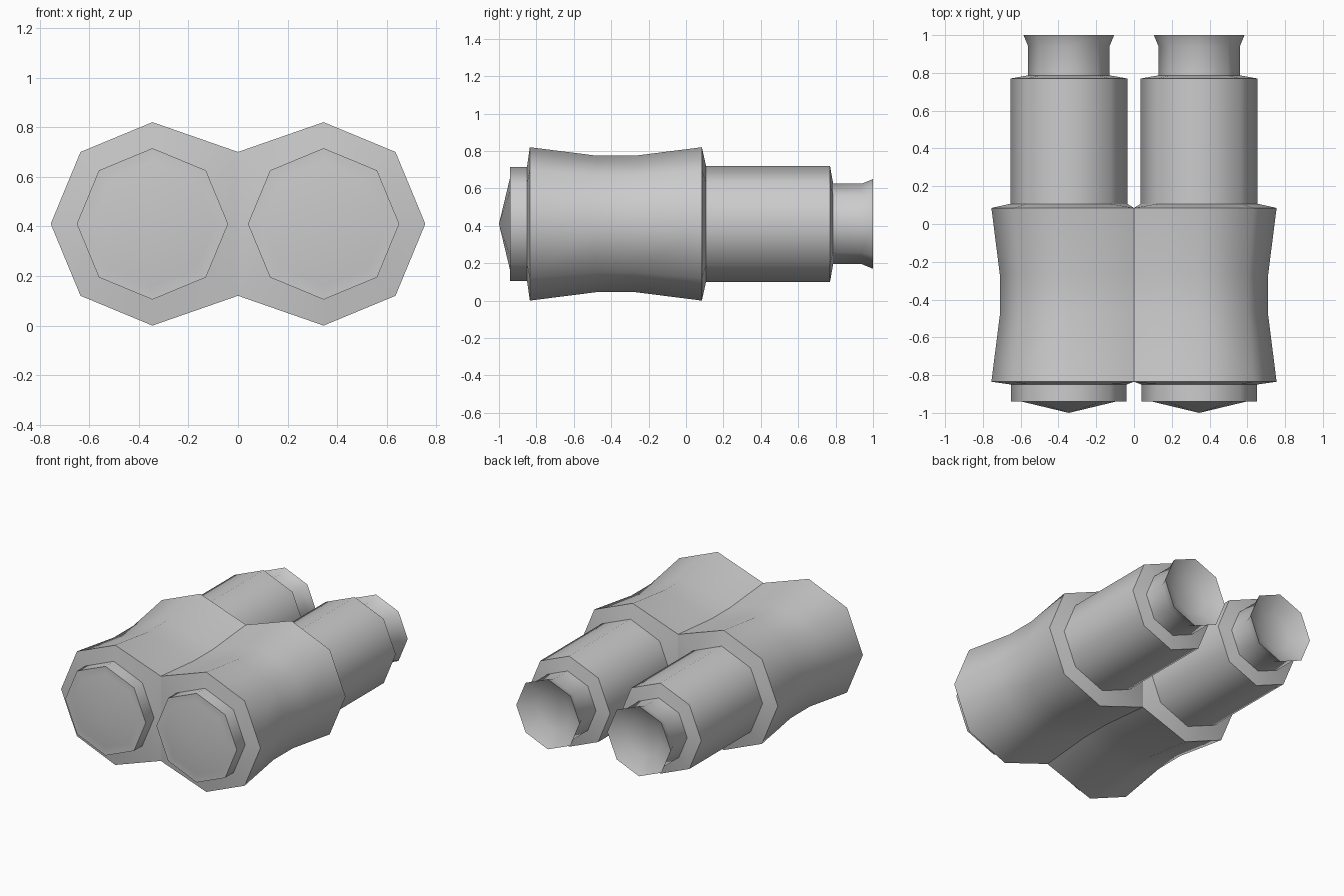
import bpy, bmesh
from math import cos, sin, pi

if "Cube" in bpy.data.objects:
    bpy.data.objects.remove(bpy.data.objects["Cube"])

CX, CZ, SIDES = 0.345, 0.41, 8


def tube(name, profile, joined=()):
    """Eight-sided lathe along y from (y, radius) points, mirrored to the other side.
    Rings listed in 'joined' have their inner corners pulled to the x = 0 seam."""
    bm = bmesh.new()
    rings = []
    for i, (y, r) in enumerate(profile):
        if r == 0:
            rings.append([bm.verts.new((CX, y, CZ))] * SIDES)
            continue
        ring = []
        for j in range(SIDES):
            a = 2 * pi * j / SIDES
            x = 0.0 if i in joined and j in (3, 4, 5) else CX + r * cos(a)
            ring.append(bm.verts.new((x, y, CZ + r * sin(a))))
        rings.append(ring)
    for r0, r1 in zip(rings, rings[1:]):
        for j in range(SIDES):
            k = (j + 1) % SIDES
            loop = list(dict.fromkeys((r0[j], r1[j], r1[k], r0[k])))
            if any(v.co.x > 1e-4 for v in loop):   # leave the hidden seam wall open
                bm.faces.new(loop)
    mesh = bpy.data.meshes.new(name)
    bm.to_mesh(mesh)
    bm.free()
    obj = bpy.data.objects.new(name, mesh)
    bpy.context.collection.objects.link(obj)
    bpy.ops.object.select_all(action='DESELECT')
    obj.select_set(True)
    bpy.context.view_layer.objects.active = obj
    bpy.ops.object.shade_smooth_by_angle(angle=pi / 3)
    mirror = obj.modifiers.new("Mirror", 'MIRROR')
    mirror.use_mirror_merge = False                # keeps the centre seam crisp
    return obj


# front lens: pointed glass and its ring
tube("front_lens", [(-1.0, 0), (-0.94, 0.25), (-0.94, 0.305), (-0.85, 0.305)])

# waisted main casing, the two halves meeting in the middle
tube("casing", [(-0.85, 0.305), (-0.835, 0.41), (-0.48, 0.365), (-0.27, 0.365),
                (0.085, 0.41), (0.107, 0.31)], joined=(1, 2, 3, 4))

# rear barrel with its shoulder
tube("barrel", [(0.107, 0.31), (0.77, 0.31), (0.787, 0.215)])

# flared eyecup with a shallow funnel and flat eye lens
tube("eyecup", [(0.787, 0.215), (0.94, 0.215), (1.0, 0.24), (0.94, 0.13), (0.94, 0)])
